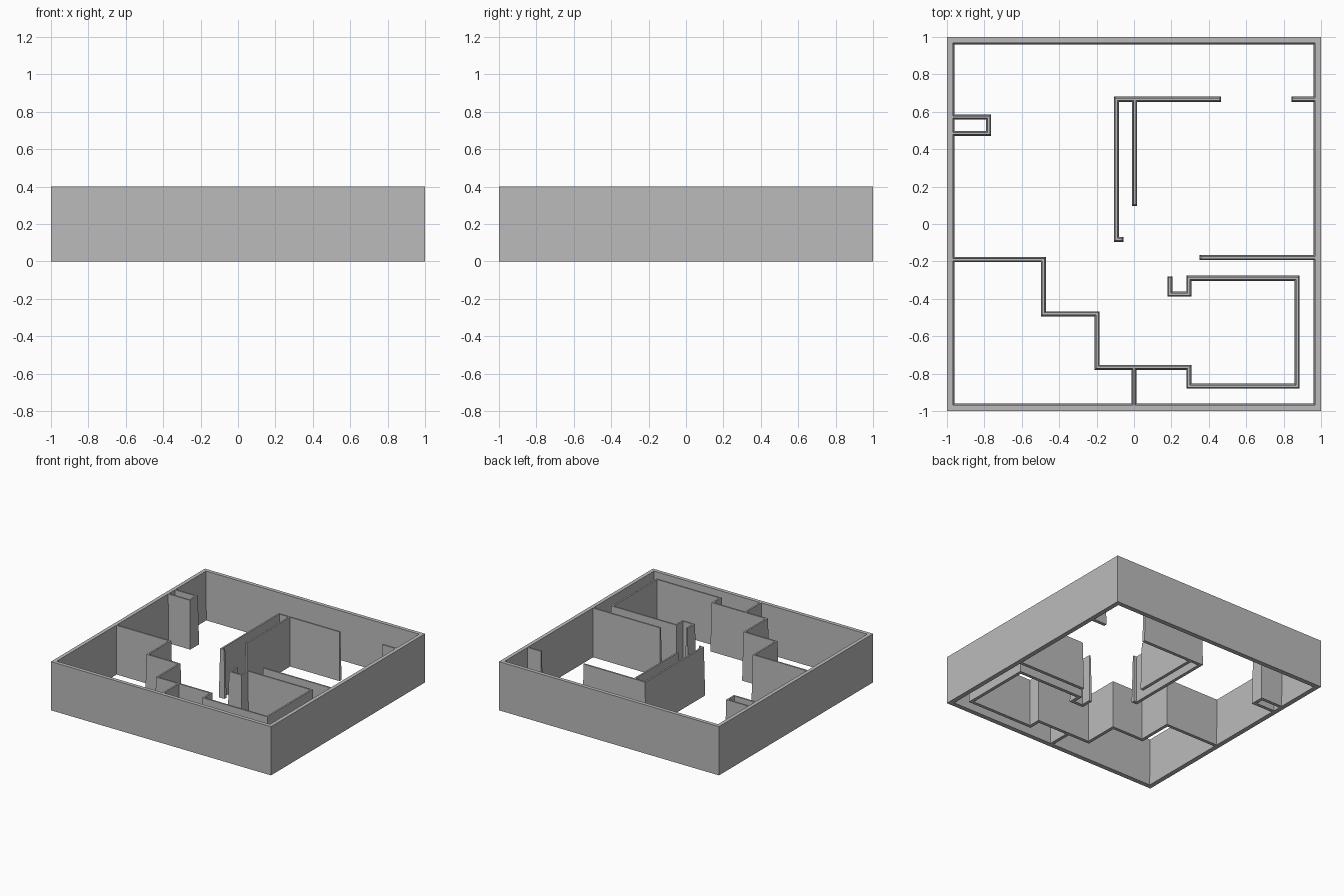
import bpy, bmesh
from mathutils import Vector

cube = bpy.data.objects.get("Cube")
if cube:
    bpy.data.objects.remove(cube)

HEIGHT = 0.4
BASE_HALF, TOP_HALF = 0.0135, 0.0065   # walls taper upwards
RIM_BASE, RIM_TOP = 0.039, 0.031       # outer wall thickness

grey = bpy.data.materials.new("wall grey")
grey.use_nodes = True
colour = (0.5, 0.5, 0.5, 1)
grey.diffuse_color = colour
grey.node_tree.nodes["Principled BSDF"].inputs["Base Color"].default_value = colour


def make_object(name, bm):
    bmesh.ops.recalc_face_normals(bm, faces=bm.faces)
    mesh = bpy.data.meshes.new(name)
    bm.to_mesh(mesh)
    bm.free()
    mesh.materials.append(grey)
    obj = bpy.data.objects.new(name, mesh)
    bpy.context.collection.objects.link(obj)


def bridge(bm, first, second):
    """Join two matching quad rings with side faces."""
    for i in range(4):
        j = (i + 1) % 4
        bm.faces.new((first[i], first[j], second[j], second[i]))


def wall(name, path):
    """Tapered wall with mitred corners along a plan path."""
    pts = [Vector(p) for p in path]
    bm = bmesh.new()
    sections = []
    for i, p in enumerate(pts):
        before = (p - pts[i - 1]).normalized() if i else None
        after = (pts[i + 1] - p).normalized() if i < len(pts) - 1 else None
        a, b = before or after, after or before
        na, nb = Vector((-a.y, a.x)), Vector((-b.y, b.x))
        mitre = (na + nb) / (1 + na.dot(nb))
        cap = -b if before is None else a if after is None else Vector((0, 0))
        ring = []
        for side, half, z in ((1, BASE_HALF, 0), (-1, BASE_HALF, 0),
                              (-1, TOP_HALF, HEIGHT), (1, TOP_HALF, HEIGHT)):
            q = p + (mitre * side + cap) * half
            ring.append(bm.verts.new((q.x, q.y, z)))
        sections.append(ring)
    for first, second in zip(sections, sections[1:]):
        bridge(bm, first, second)
    bm.faces.new(sections[0])
    bm.faces.new(sections[-1])
    make_object(name, bm)


# Square outer wall, upright outside and sloped inside
bm = bmesh.new()
rings = []
for half, z in ((1, 0), (1, HEIGHT), (1 - RIM_TOP, HEIGHT), (1 - RIM_BASE, 0)):
    rings.append([bm.verts.new((sx * half, sy * half, z))
                  for sx, sy in ((-1, -1), (1, -1), (1, 1), (-1, 1))])
for i in range(4):
    bridge(bm, rings[i], rings[(i + 1) % 4])
make_object("outer_wall", bm)

# Inner partitions; ends at the edge are buried in the outer wall
E = 0.98
wall("stepped_wall", [(-E, -.19), (-.485, -.19), (-.485, -.48), (-.197, -.48),
                      (-.197, -.767), (.293, -.767), (.293, -.867), (.872, -.867),
                      (.872, -.29), (.293, -.29), (.293, -.375), (.192, -.375),
                      (.192, -.293)])
wall("front_divider", [(0, -.767), (0, -E)])
wall("right_wall", [(.365, -.18), (E, -.18)])
wall("centre_corner_wall", [(.452, .667), (-.094, .667), (-.094, -.082), (-.07, -.082)])
wall("centre_divider", [(.003, .667), (.003, .11)])
wall("back_right_stub", [(.855, .667), (E, .667)])
wall("left_alcove", [(-E, .572), (-.777, .572), (-.777, .484), (-E, .484)])
